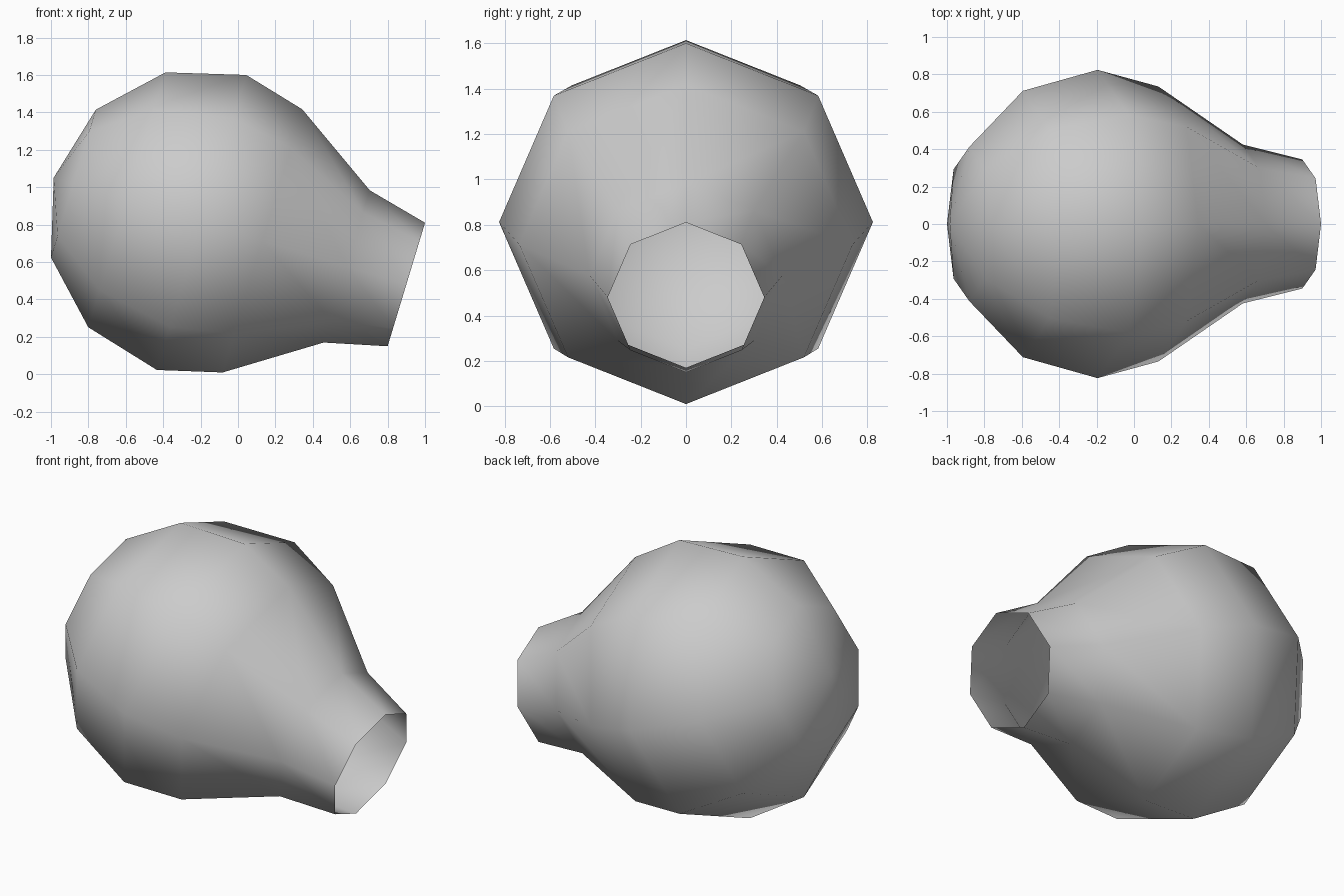
import bpy, bmesh, math
from mathutils import Vector

if "Cube" in bpy.data.objects:
    bpy.data.objects.remove(bpy.data.objects["Cube"])

# Tilted bulb axis, starting at the centre of the open neck
START = Vector((0.9, 0, 0.48))
AXIS = Vector((-0.957, 0, 0.29)).normalized()
UP = Vector((0.29, 0, 0.957)).normalized()
SIDE = Vector((0, 1, 0))
SIDES = 8

# (distance along the axis, radius), from the neck opening to the last ring
PROFILE = [(0.0, 0.345), (0.333, 0.425), (0.804, 0.735),
           (1.144, 0.824), (1.561, 0.712), (1.86, 0.413)]
POLE = 1.97

grey = bpy.data.materials.new("grey")
grey.diffuse_color = (0.6, 0.6, 0.6, 1)
grey.use_nodes = True
grey.node_tree.nodes["Principled BSDF"].inputs["Base Color"].default_value = grey.diffuse_color

# Bulb shell: eight-sided rings bridged together, open at the neck
bm = bmesh.new()
rings = []
for dist, radius in PROFILE:
    ring = []
    for i in range(SIDES):
        a = math.tau * i / SIDES
        ring.append(bm.verts.new(START + AXIS * dist
                                 + (UP * math.cos(a) + SIDE * math.sin(a)) * radius))
    rings.append(ring)
for r0, r1 in zip(rings, rings[1:]):
    for i in range(SIDES):
        j = (i + 1) % SIDES
        bm.faces.new((r0[i], r1[i], r1[j], r0[j]))

# Rounded end closed with a fan
pole = bm.verts.new(START + AXIS * POLE)
for i in range(SIDES):
    bm.faces.new((rings[-1][i], pole, rings[-1][(i + 1) % SIDES]))

# Make the shell face outwards
bm.normal_update()
if sum(f.normal.dot(f.calc_center_median() - Vector((-0.2, 0, 0.81))) for f in bm.faces) < 0:
    bmesh.ops.reverse_faces(bm, faces=bm.faces[:])
for f in bm.faces:
    f.smooth = True

mesh = bpy.data.meshes.new("bulb_shell")
bm.to_mesh(mesh)
bm.free()
mesh.materials.append(grey)
bulb = bpy.data.objects.new("bulb_shell", mesh)
bpy.context.collection.objects.link(bulb)
